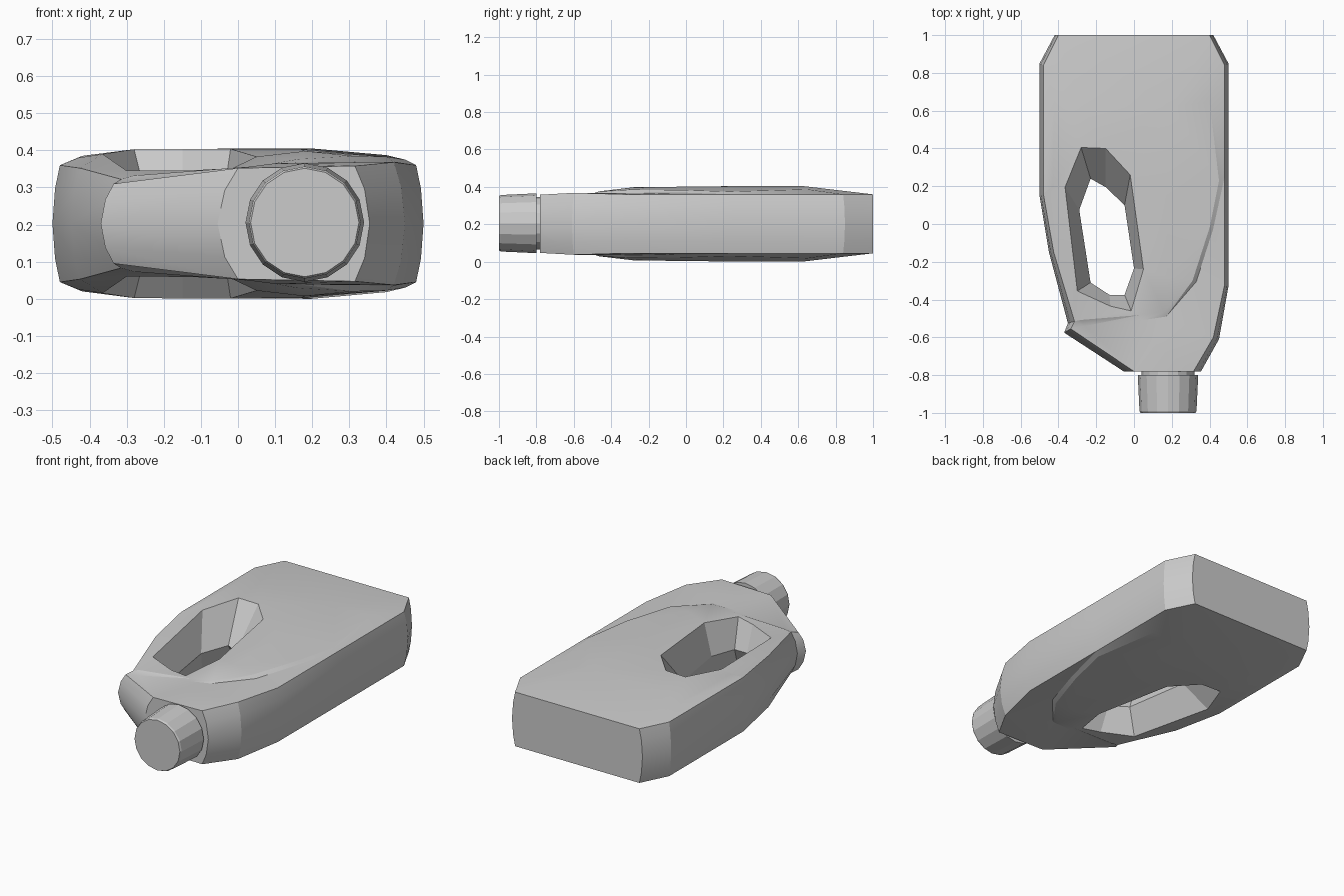
import bpy, bmesh, math
from mathutils import Vector
from mathutils.geometry import delaunay_2d_cdt

if "Cube" in bpy.data.objects:
    bpy.data.objects.remove(bpy.data.objects["Cube"])

CZ = 0.2025  # height of the mid plane, the jug is mirrored about it

# Outline: widest x, y, then rim x, y and rim height
OUTLINE = [
    (.42, 1, .40, 1, .36), (.5, .85, .48, .84, .36), (.5, .25, .48, .25, .36),
    (.5, -.33, .48, -.32, .36), (.45, -.61, .42, -.60, .368), (.355, -.78, .315, -.78, .358),
    (-.055, -.78, 0, -.78, .352), (-.37, -.575, -.335, -.555, .31),
    (-.35, -.525, -.315, -.515, .322), (-.45, -.15, -.425, -.15, .352),
    (-.5, .15, -.48, .16, .36), (-.5, .85, -.48, .84, .36), (-.42, 1, -.40, 1, .36)]

# Grip hole: mouth x, y, z and narrow waist x, y
HOLE = [
    (-.28, .405, .403, -.23, .24), (-.15, .40, .404, -.15, .195), (-.02, .26, .404, -.05, .10),
    (.05, -.24, .383, 0, -.235), (-.015, -.46, .352, -.05, -.375),
    (-.125, -.435, .346, -.13, -.375), (-.30, -.355, .345, -.23, -.31),
    (-.365, .195, .39, -.29, .075)]

# Crease between the face and the shoulder, and the foot of its step
CREASE = [(-.28, -.508, .332), (.03, -.482, .356), (.16, -.465, .376), (.31, -.30, .385),
          (.40, -.02, .383), (.45, .23, .375)]
STEP = [(-.26, -.54, .318), (.04, -.51, .354), (.17, -.49, .367), (.33, -.305, .368),
        (.418, -.03, .37)]
FACE = [(.18, -.28, .398), (.17, .15, .403), (.2, .62, .405), (-.28, .62, .403),
        (.4, .65, .387), (-.42, .65, .385), (-.43, .2, .38), (.1, -.63, .365)]


def inside(p, poly):
    hit = False
    for a, b in zip(poly, poly[1:] + poly[:1]):
        if (a[1] > p[1]) != (b[1] > p[1]):
            if p[0] < a[0] + (p[1] - a[1]) * (b[0] - a[0]) / (b[1] - a[1]):
                hit = not hit
    return hit


def finish(bm, name, angle):
    bmesh.ops.recalc_face_normals(bm, faces=bm.faces)
    mesh = bpy.data.meshes.new(name)
    bm.to_mesh(mesh)
    bm.free()
    obj = bpy.data.objects.new(name, mesh)
    bpy.context.collection.objects.link(obj)
    bpy.ops.object.select_all(action='DESELECT')
    obj.select_set(True)
    bpy.context.view_layer.objects.active = obj
    bpy.ops.object.shade_smooth_by_angle(angle=math.radians(angle))
    return obj


def bridge(bm, a, b):
    n = len(a)
    for i in range(n):
        j = (i + 1) % n
        bm.faces.new((a[i], a[j], b[j], b[i]))


def build_body():
    rim = [o[2:5] for o in OUTLINE]
    mouth = [h[:3] for h in HOLE]
    pts = rim + mouth + CREASE + STEP + FACE
    nr, nh, nc, ns = len(rim), len(mouth), len(CREASE), len(STEP)
    edges = [(i, (i + 1) % nr) for i in range(nr)]
    edges += [(nr + i, nr + (i + 1) % nh) for i in range(nh)]
    edges += [(nr + nh + i, nr + nh + i + 1) for i in range(nc - 1)]
    edges += [(nr + nh + nc + i, nr + nh + nc + i + 1) for i in range(ns - 1)]
    res = delaunay_2d_cdt([Vector(p[:2]) for p in pts], edges, [], 0, 1e-6)
    tris = []
    for f in res[2]:
        ids = [res[3][v][0] for v in f]
        c = [sum(pts[i][k] for i in ids) / 3 for k in (0, 1)]
        if inside(c, rim) and not inside(c, mouth):
            tris.append(ids)

    bm = bmesh.new()
    mid = [bm.verts.new((o[0], o[1], CZ)) for o in OUTLINE]
    waist = [bm.verts.new((h[3], h[4], CZ)) for h in HOLE]
    for s in (1, -1):
        # Broad face
        vs = [bm.verts.new((x, y, CZ + s * (z - CZ))) for x, y, z in pts]
        for t in tris:
            bm.faces.new([vs[i] for i in t])
        # Curved side wall
        ring = [bm.verts.new((x + .35 * (rx - x), y + .35 * (ry - y), CZ + s * .6 * (z - CZ)))
                for x, y, rx, ry, z in OUTLINE]
        bridge(bm, vs[:nr], ring)
        bridge(bm, ring, mid)
        # Grip hole wall
        bridge(bm, vs[nr:nr + nh], waist)
    finish(bm, "jug_body", 18)


def build_turned(name, profile, sides=16):
    bm = bmesh.new()
    rings = []
    for y, r in profile:
        rings.append([bm.verts.new((.18 + r * math.cos(2 * math.pi * i / sides), y,
                                    CZ + .003 + r * math.sin(2 * math.pi * i / sides)))
                      for i in range(sides)])
    for a, b in zip(rings, rings[1:]):
        bridge(bm, a, b)
    bm.faces.new(rings[0])
    bm.faces.new(rings[-1])
    finish(bm, name, 20)


build_body()
build_turned("neck", [(-.82, .14), (-.76, .14)])
build_turned("screw_cap", [(-1, .146), (-.99, .151), (-.8, .16)])
